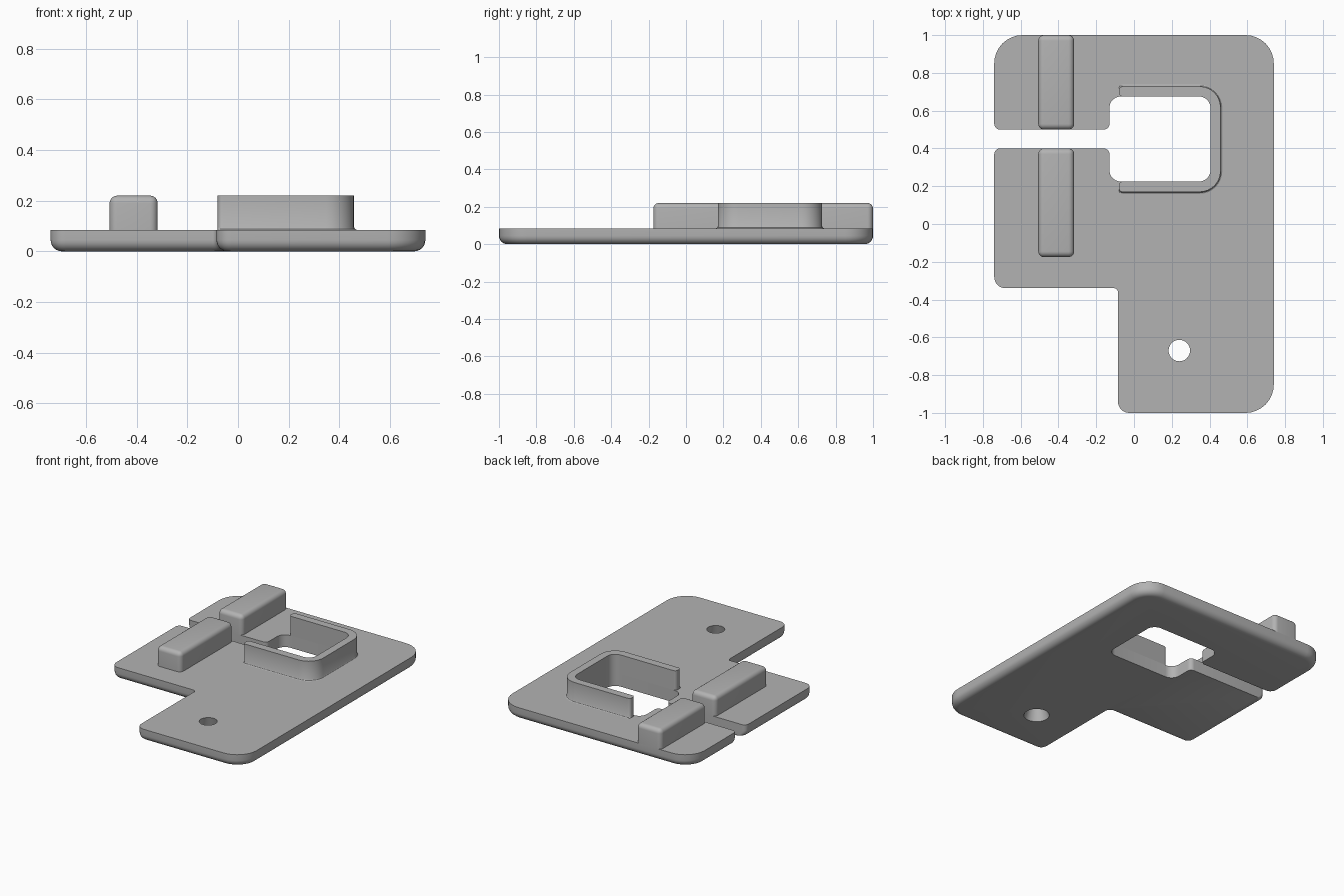
import bpy, bmesh
from math import sin, cos, pi, radians
from mathutils import Vector

cube = bpy.data.objects.get("Cube")
if cube:
    bpy.data.objects.remove(cube, do_unlink=True)

grey = bpy.data.materials.new("light_grey")
grey.use_nodes = True
colour = (0.45, 0.45, 0.45, 1)
grey.diffuse_color = colour
grey.node_tree.nodes["Principled BSDF"].inputs["Base Color"].default_value = colour

BASE, TOP = 0.085, 0.22


def finish(name, bm):
    bmesh.ops.recalc_face_normals(bm, faces=bm.faces)
    mesh = bpy.data.meshes.new(name)
    bm.to_mesh(mesh)
    bm.free()
    obj = bpy.data.objects.new(name, mesh)
    bpy.context.collection.objects.link(obj)
    mesh.materials.append(grey)
    return obj


def smooth(obj):
    bpy.ops.object.select_all(action='DESELECT')
    obj.select_set(True)
    bpy.context.view_layer.objects.active = obj
    bpy.ops.object.shade_smooth_by_angle(angle=radians(32))


def outline(corners, d, steps=8):
    """Rounded outline; each corner is x, y, radius, inset x, inset y, radius change."""
    pts = [Vector((x + ix * d, y + iy * d)) for x, y, r, ix, iy, k in corners]
    result = []
    for i, p in enumerate(pts):
        r = corners[i][2] + corners[i][5] * d
        u = (pts[i - 1] - p).normalized() * r
        v = (pts[(i + 1) % len(pts)] - p).normalized() * r
        for s in range(steps + 1):
            t = s / steps * pi / 2
            result.append(p + u + v - v * cos(t) - u * sin(t))
    return result


def loft(name, corners, levels):
    """Stack the outline at several heights and insets, then cap both ends."""
    bm = bmesh.new()
    rings = [[bm.verts.new((p.x, p.y, z)) for p in outline(corners, d)]
             for z, d in levels]
    for a, b in zip(rings, rings[1:]):
        for i in range(len(a)):
            j = (i + 1) % len(a)
            bm.faces.new((a[i], a[j], b[j], b[i]))
    bm.faces.new(rings[0][::-1])
    bm.faces.new(rings[-1])
    return finish(name, bm)


# Base plate: notched outline, side slot and window, rounded lower outer edge
plate_corners = [
    (-.74, -.34, .06, 1, 1, -1), (-.085, -.34, .02, 1, 1, 1),
    (-.085, -1, .06, 1, 1, -1), (.74, -1, .15, -1, 1, -1),
    (.74, 1, .15, -1, -1, -1), (-.74, 1, .15, 1, -1, -1),
    (-.74, .5, .03, 1, 0, 0), (-.13, .5, .03, 0, 0, 0),
    (-.13, .675, .06, 0, 0, 0), (.405, .675, .06, 0, 0, 0),
    (.405, .225, .06, 0, 0, 0), (-.13, .225, .06, 0, 0, 0),
    (-.13, .4, .03, 0, 0, 0), (-.74, .4, .03, 1, 0, 0),
]
R = 0.045
levels = [(R - R * cos(t), R - R * sin(t)) for t in (i * pi / 12 for i in range(7))]
plate = loft("base_plate", plate_corners, levels + [(BASE, 0)])

# Tapered screw hole, wider underneath
bm = bmesh.new()
bmesh.ops.create_cone(bm, cap_ends=True, segments=40, radius1=.083, radius2=.054,
                      depth=BASE + .02)
bmesh.ops.translate(bm, verts=bm.verts, vec=(.24, -.67, BASE / 2))
cutter = finish("hole_cutter", bm)
cutter.hide_render = True
mod = plate.modifiers.new("screw_hole", 'BOOLEAN')
mod.operation, mod.solver, mod.object = 'DIFFERENCE', 'EXACT', cutter
bpy.context.view_layer.objects.active = plate
bpy.ops.object.modifier_apply(modifier=mod.name)
bpy.data.objects.remove(cutter, do_unlink=True)
smooth(plate)

# C-shaped wall round the window, with a small flare at its foot
wall_corners = [
    (-.08, .17, .02, 0, 1, 0), (.458, .17, .11, -1, 1, -1),
    (.458, .728, .11, -1, -1, -1), (-.08, .728, .02, 0, -1, 0),
    (-.08, .675, .02, 0, 0, 0), (.405, .675, .06, 0, 0, 0),
    (.405, .225, .06, 0, 0, 0), (-.08, .225, .02, 0, 0, 0),
]
smooth(loft("window_wall", wall_corners,
            [(BASE, -.01), (BASE + .003, -.004), (BASE + .01, 0), (TOP, 0)]))


# Two rounded blocks either side of the slot
def block(name, y0, y1):
    bm = bmesh.new()
    bmesh.ops.create_cube(bm, size=1)
    for v in bm.verts:
        v.co = (-.412 + v.co.x * .19, (y0 + y1) / 2 + v.co.y * (y1 - y0),
                TOP if v.co.z > 0 else BASE)
    edges = [e for e in bm.edges if max(v.co.z for v in e.verts) > BASE + .01]
    bmesh.ops.bevel(bm, geom=edges, offset=.03, segments=6, profile=.5,
                    affect='EDGES')
    smooth(finish(name, bm))


block("front_block", -.175, .4)
block("back_block", .5, 1)
